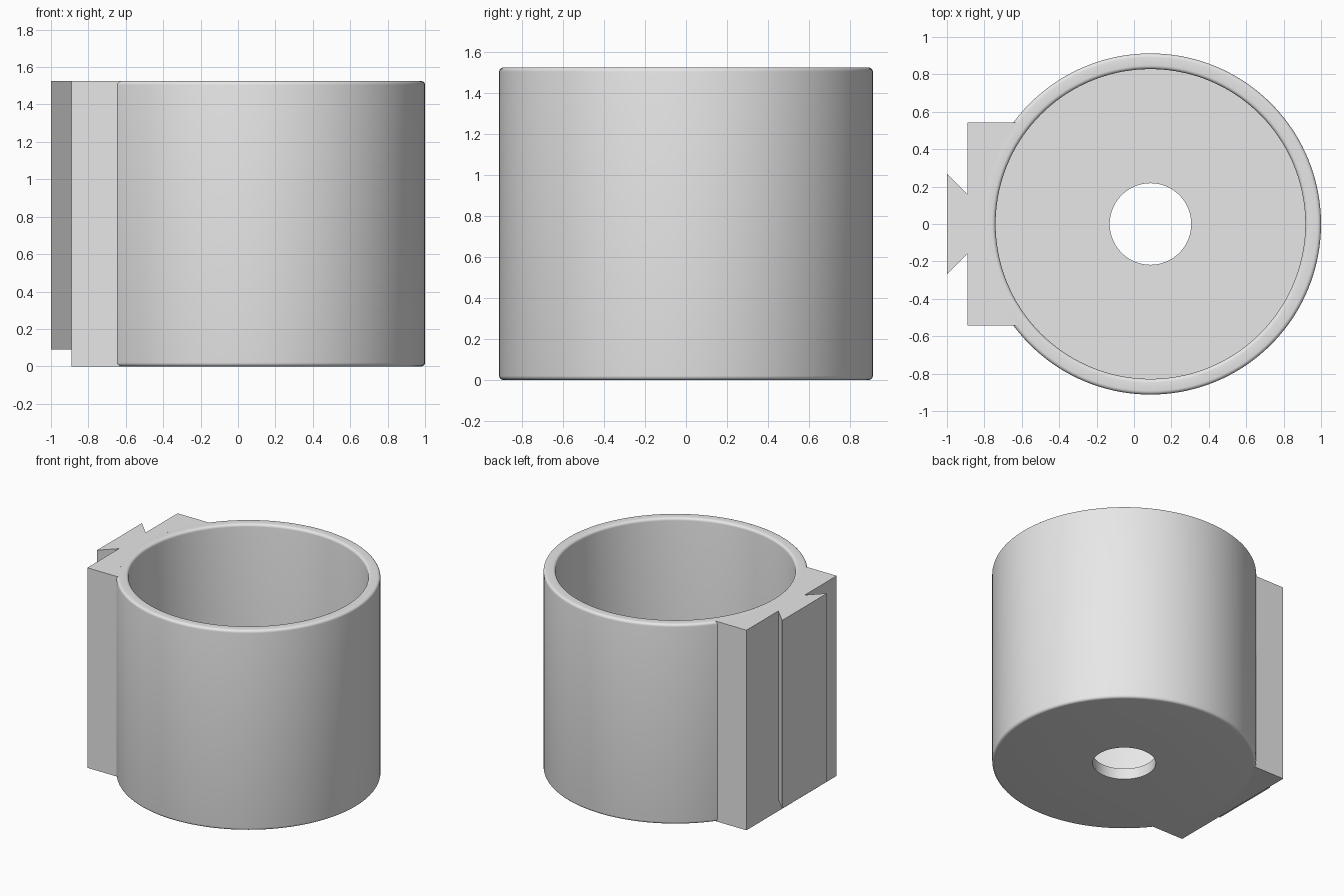
import bpy, bmesh
from math import sin, cos, pi, asin, sqrt, radians
from mathutils import Vector

cube = bpy.data.objects.get("Cube")
if cube:
    bpy.data.objects.remove(cube, do_unlink=True)

CX = 0.088          # cup axis
R_OUT, R_IN, R_HOLE = 0.912, 0.828, 0.218
HEIGHT, FLOOR, FILLET = 1.525, 0.083, 0.02
SEGMENTS = 144

grey = bpy.data.materials.new("plain_grey")
grey.use_nodes = True
colour = (0.8, 0.8, 0.8, 1)
grey.diffuse_color = colour
grey.node_tree.nodes["Principled BSDF"].inputs["Base Color"].default_value = colour


def finish(name, bm, smooth=False):
    bmesh.ops.recalc_face_normals(bm, faces=bm.faces)
    mesh = bpy.data.meshes.new(name)
    bm.to_mesh(mesh)
    bm.free()
    mesh.materials.append(grey)
    obj = bpy.data.objects.new(name, mesh)
    bpy.context.collection.objects.link(obj)
    if smooth:
        bpy.ops.object.select_all(action='DESELECT')
        obj.select_set(True)
        bpy.context.view_layer.objects.active = obj
        bpy.ops.object.shade_smooth_by_angle(angle=radians(30))
    return obj


def fillet(r, z, start, steps=5):
    """Quarter-round profile points about a centre, turning anticlockwise."""
    angles = [start + pi / 2 * i / steps for i in range(steps + 1)]
    return [(r + FILLET * cos(a), z + FILLET * sin(a)) for a in angles]


def prism(name, outline, z0, z1):
    bm = bmesh.new()
    base = bm.faces.new([bm.verts.new((x, y, z0)) for x, y in outline])
    top = bmesh.ops.extrude_face_region(bm, geom=[base])["geom"]
    verts = [v for v in top if isinstance(v, bmesh.types.BMVert)]
    bmesh.ops.translate(bm, verts=verts, vec=(0, 0, z1 - z0))
    return finish(name, bm)


# Cup: one closed profile turned around the axis
profile = [(R_HOLE, 0)]
profile += fillet(R_OUT - FILLET, FILLET, -pi / 2)
profile += fillet(R_OUT - FILLET, HEIGHT - FILLET, 0)
profile += fillet(R_IN + FILLET, HEIGHT - FILLET, pi / 2)
profile += [(R_IN, FLOOR), (R_HOLE, FLOOR)]

bm = bmesh.new()
rings = []
for i in range(SEGMENTS):
    a = 2 * pi * i / SEGMENTS
    rings.append([bm.verts.new((CX + r * cos(a), r * sin(a), z)) for r, z in profile])
for i, ring in enumerate(rings):
    following = rings[(i + 1) % SEGMENTS]
    for j in range(len(profile)):
        k = (j + 1) % len(profile)
        bm.faces.new((ring[j], following[j], following[k], ring[k]))
finish("cup_body", bm, smooth=True)

# Mounting block: flat outside, curved where it meets the cup wall
BLOCK_X, BLOCK_Y = -0.89, 0.543
r_join = R_OUT - FILLET
half = asin(BLOCK_Y / r_join)
steps = 28
arc = [pi - half + 2 * half * i / steps for i in range(steps + 1)]
outline = [(BLOCK_X, -BLOCK_Y), (BLOCK_X, BLOCK_Y)]
outline += [(CX + r_join * cos(a), r_join * sin(a)) for a in arc]
prism("mounting_block", outline, 0, HEIGHT)

# Dovetail rail: widens outward and stops short of the base
prism("dovetail_rail",
      [(-1, -0.27), (-1, 0.27), (BLOCK_X, 0.16), (BLOCK_X, -0.16)],
      0.09, HEIGHT)
